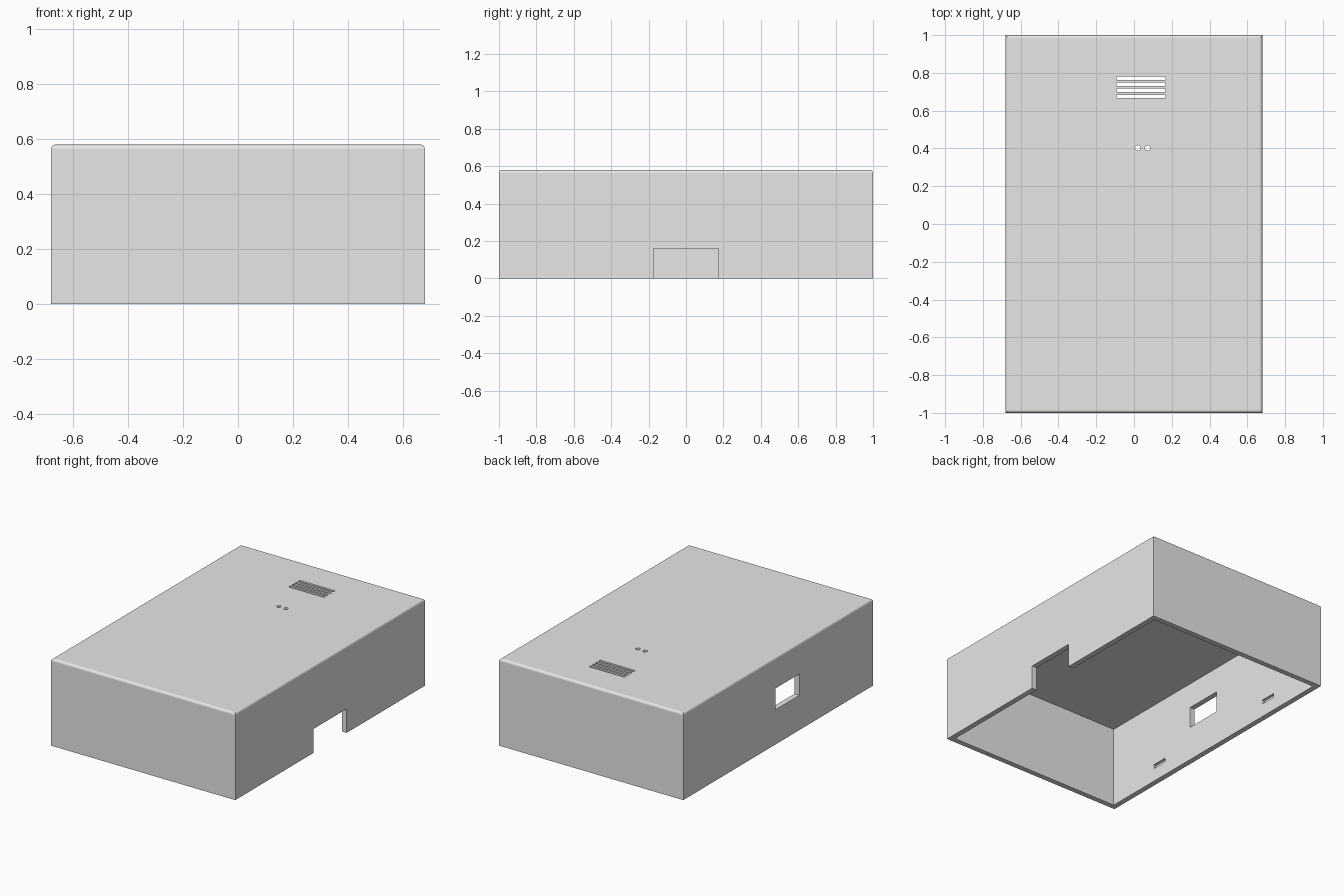
import bpy, bmesh
from mathutils import Matrix, Vector

old = bpy.data.objects.get("Cube")
if old:
    bpy.data.objects.remove(old, do_unlink=True)

W, L, H, T = 0.68, 1.0, 0.58, 0.036   # half width, half length, height, wall

grey = bpy.data.materials.new("plain grey")
grey.use_nodes = True
grey.diffuse_color = (0.8, 0.8, 0.8, 1)
for node in grey.node_tree.nodes:
    if node.type == 'BSDF_PRINCIPLED':
        node.inputs["Base Color"].default_value = (0.8, 0.8, 0.8, 1)


def finish(name, bm):
    mesh = bpy.data.meshes.new(name)
    bm.to_mesh(mesh)
    bm.free()
    mesh.materials.append(grey)
    obj = bpy.data.objects.new(name, mesh)
    bpy.context.collection.objects.link(obj)
    return obj


def box_mesh(lo, hi):
    lo, hi = Vector(lo), Vector(hi)
    bm = bmesh.new()
    fit = Matrix.Translation((lo + hi) / 2) @ Matrix.Diagonal((hi - lo).to_4d())
    fit[3][3] = 1
    bmesh.ops.create_cube(bm, size=1, matrix=fit)
    return bm


cutters = []


def cut_box(name, lo, hi):
    cutters.append(finish(name, box_mesh(lo, hi)))


# Outer case with rounded top edges
bm = box_mesh((-W, -L, 0), (W, L, H))
top_edges = [e for e in bm.edges if all(v.co.z > H / 2 for v in e.verts)]
bmesh.ops.bevel(bm, geom=top_edges, offset=0.016, segments=4, profile=0.5, affect='EDGES')
case = finish("enclosure_shell", bm)

# Hollow interior, open underneath
cut_box("cavity_cutter", (T - W, T - L, -0.1), (W - T, L - T, H - T))

# Notch in one long wall, window in the other
cut_box("notch_cutter", (W - 0.1, -0.175, -0.1), (W + 0.1, 0.175, 0.16))
cut_box("window_cutter", (-W - 0.1, -0.225, 0.232), (0.1 - W, 0.03, 0.374))

# Shallow catch recesses inside both long walls
for side in (-1, 1):
    for y in (-0.52, 0.53):
        xs = sorted((side * (W - 0.1), side * (W - T / 2)))
        cut_box("catch_cutter", (xs[0], y - 0.055, 0.09), (xs[1], y + 0.055, 0.118))

# Vent slots through the top
for i in range(4):
    y = 0.675 + i * 0.0325
    cut_box("vent_cutter", (-0.092, y - 0.009, H - 0.1), (0.168, y + 0.009, H + 0.1))

# Two indicator holes
for x in (0.02, 0.072):
    bm = bmesh.new()
    bmesh.ops.create_cone(bm, cap_ends=True, segments=24, radius1=0.014, radius2=0.014,
                          depth=0.2, matrix=Matrix.Translation((x, 0.403, H)))
    cutters.append(finish("indicator_cutter", bm))

# Apply every cut, then discard the cutters
for cutter in cutters:
    cutter.hide_render = True
    mod = case.modifiers.new(cutter.name, 'BOOLEAN')
    mod.operation = 'DIFFERENCE'
    mod.solver = 'EXACT'
    mod.object = cutter
bpy.context.view_layer.update()
result = bpy.data.meshes.new_from_object(case.evaluated_get(bpy.context.evaluated_depsgraph_get()))
case.modifiers.clear()
case.data = result
result.name = "enclosure_shell"
result.materials.clear()
result.materials.append(grey)
for poly in result.polygons:
    poly.material_index = 0
for cutter in cutters:
    bpy.data.objects.remove(cutter, do_unlink=True)
